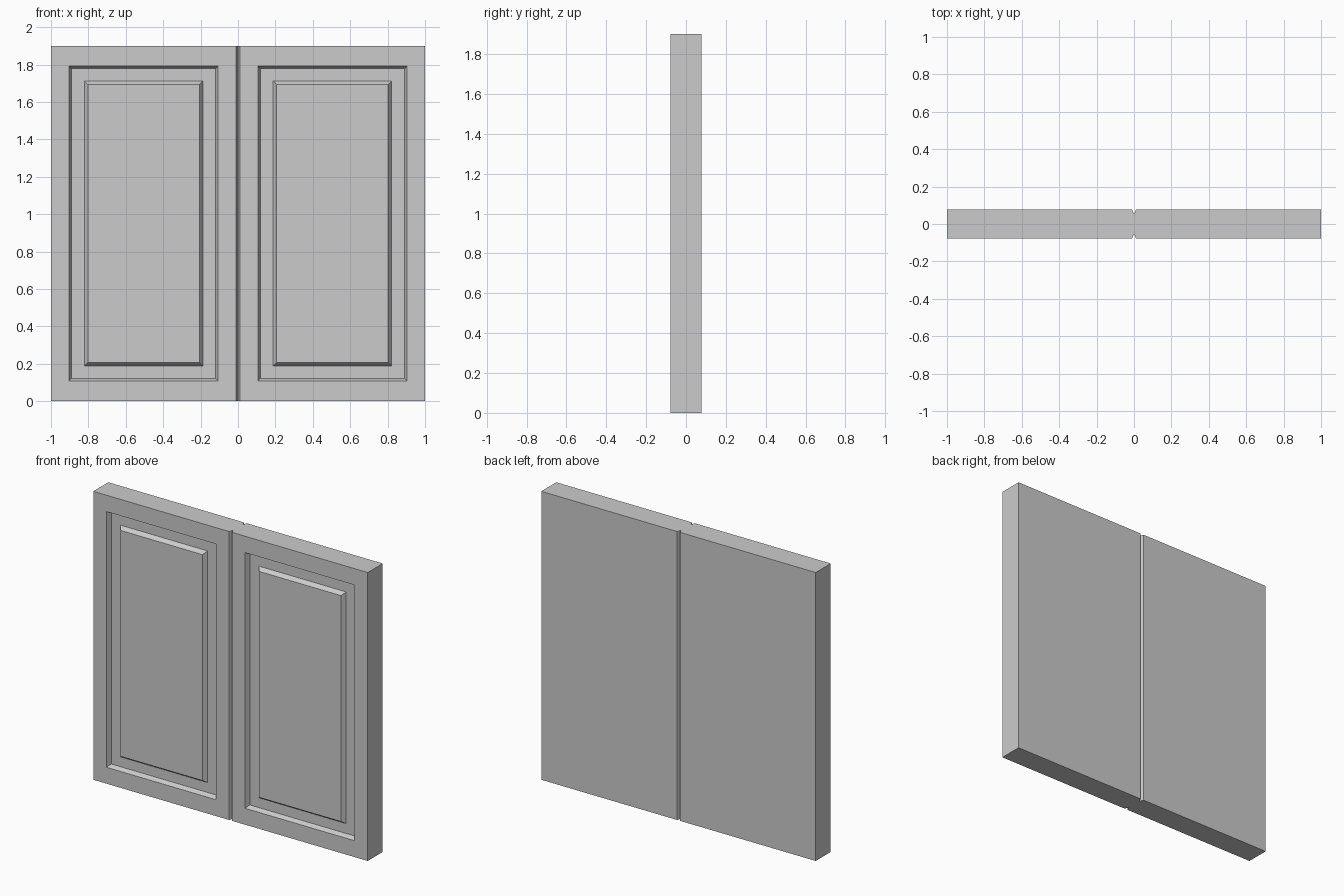
import bpy, bmesh

if "Cube" in bpy.data.objects:
    bpy.data.objects.remove(bpy.data.objects["Cube"])

HEIGHT, T = 1.9, 0.078           # door height and half thickness
GROOVE_W, GROOVE_D = 0.011, 0.026  # half width and depth of the centre groove
CX, CZ = 0.505, HEIGHT / 2       # centre of one door panel

bm = bmesh.new()

# Right door: plan outline raised to full height, left open on the centre plane
plan = [(0, -T + GROOVE_D), (GROOVE_W, -T), (1, -T),
        (1, T), (GROOVE_W, T), (0, T - GROOVE_D)]
low = [bm.verts.new((x, y, 0)) for x, y in plan]
top = [bm.verts.new((x, y, HEIGHT)) for x, y in plan]
bm.faces.new(low[::-1])
bm.faces.new(top)
for i in range(5):
    if i != 1:                   # the front face is built from rings below
        bm.faces.new((low[i], low[i + 1], top[i + 1], top[i]))


def rect_ring(hx, hz, y):
    """Four corners of a rectangle facing the front."""
    return [bm.verts.new((CX + sx * hx, y, CZ + sz * hz))
            for sx, sz in ((-1, -1), (1, -1), (1, 1), (-1, 1))]


# Front: flat frame, sloped recess, recess floor, bevelled raised panel
ring = [low[1], low[2], top[2], top[1]]
for hx, hz, depth in ((0.399, 0.842, 0), (0.385, 0.828, 0.03),
                      (0.317, 0.763, 0.03), (0.298, 0.744, 0.003)):
    new = rect_ring(hx, hz, -T + depth)
    for i in range(4):
        j = (i + 1) % 4
        bm.faces.new((ring[i], ring[j], new[j], new[i]))
    ring = new
bm.faces.new(ring)

bmesh.ops.recalc_face_normals(bm, faces=bm.faces)
mesh = bpy.data.meshes.new("cabinet_doors")
bm.to_mesh(mesh)
bm.free()
doors = bpy.data.objects.new("cabinet_doors", mesh)
bpy.context.collection.objects.link(doors)

# Left door: mirrored and welded along the centre groove
mirror = doors.modifiers.new("left_door", 'MIRROR')
mirror.use_axis[0] = True
mirror.use_clip = True
mirror.merge_threshold = 0.001
